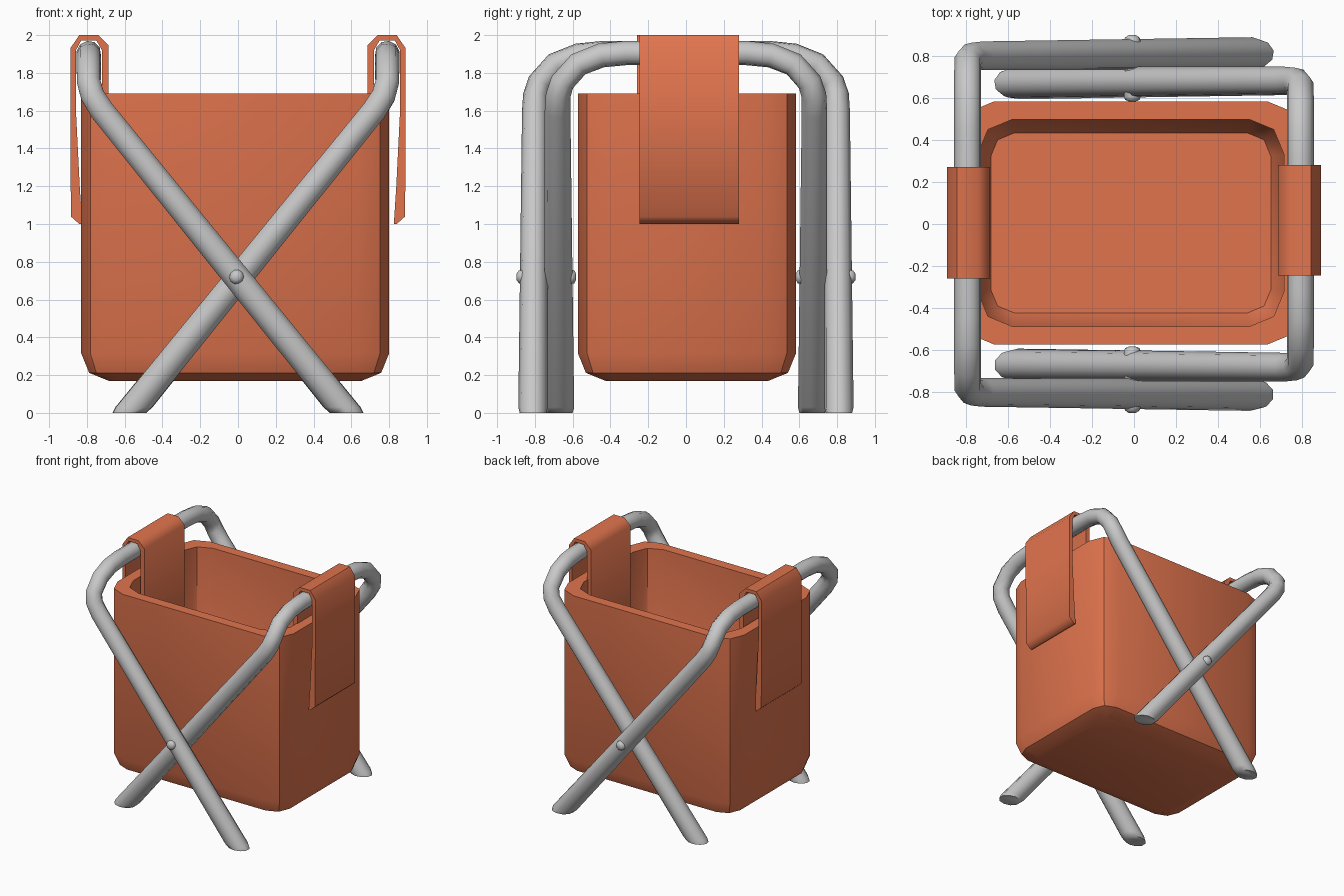
import bpy, bmesh, math
from mathutils import Vector

if "Cube" in bpy.data.objects:
    bpy.data.objects.remove(bpy.data.objects["Cube"])


def material(name, rgb):
    m = bpy.data.materials.new(name)
    m.diffuse_color = (*rgb, 1)
    m.use_nodes = True
    m.node_tree.nodes["Principled BSDF"].inputs["Base Color"].default_value = m.diffuse_color
    return m


FABRIC = material("terracotta fabric", (0.75, 0.175, 0.075))
METAL = material("light grey metal", (0.58, 0.58, 0.58))


def finish(name, bm, mat, angle=40):
    bmesh.ops.recalc_face_normals(bm, faces=bm.faces[:])
    me = bpy.data.meshes.new(name)
    bm.to_mesh(me)
    bm.free()
    me.materials.append(mat)
    ob = bpy.data.objects.new(name, me)
    bpy.context.collection.objects.link(ob)
    bpy.ops.object.select_all(action='DESELECT')
    ob.select_set(True)
    bpy.context.view_layer.objects.active = ob
    bpy.ops.object.shade_smooth_by_angle(angle=math.radians(angle))
    return ob


def loft(rings):
    """Skin a list of equal-length point rings and cap both ends."""
    bm = bmesh.new()
    vs = [[bm.verts.new(p) for p in r] for r in rings]
    n = len(vs[0])
    for a, b in zip(vs, vs[1:]):
        for i in range(n):
            j = (i + 1) % n
            bm.faces.new((a[i], a[j], b[j], b[i]))
    bm.faces.new(vs[0])
    bm.faces.new(vs[-1])
    return bm


# Basket: rounded-rectangle rings, up the outside and down the inside
def rounded_rect(hx, hy, r, z, cx=-0.015, cy=0.005):
    pts = []
    for k, (sx, sy) in enumerate(((1, 1), (-1, 1), (-1, -1), (1, -1))):
        for s in range(3):
            a = math.radians(90 * k + 45 * s)
            pts.append(Vector((cx + sx * (hx - r) + r * math.cos(a),
                               cy + sy * (hy - r) + r * math.sin(a), z)))
    return pts


HX, HY = 0.815, 0.577
finish("basket", loft([rounded_rect(*p) for p in (
    (HX - 0.145, HY - 0.145, 0.05, 0.17),
    (HX - 0.042, HY - 0.042, 0.13, 0.212),
    (HX, HY, 0.165, 0.315),
    (HX, HY, 0.165, 1.69),
    (HX - 0.088, HY - 0.085, 0.165, 1.69),
    (HX - 0.088, HY - 0.085, 0.165, 0.36),
    (HX - 0.15, HY - 0.15, 0.11, 0.25))]), FABRIC)


# Folding frames: U-shaped tubes swept along a mirrored path
def frame_tube(name, side, shift, foot_y, sides=10):
    half = [(-0.575, foot_y, 0.0, 0.078), (0.72, 0.80 - shift, 1.60, 0.068),
            (0.77, 0.797 - shift, 1.68, 0.066), (0.79, 0.775 - shift, 1.75, 0.065),
            (0.79, 0.69 - shift, 1.845, 0.065), (0.79, 0.57 - shift, 1.892, 0.065),
            (0.79, 0.44 - shift, 1.905, 0.065)]
    path = [(Vector((side * x, -y, z)), r) for x, y, z, r in half]
    path += [(Vector((p.x, -p.y, p.z)), r) for p, r in reversed(path)]
    rings, normal, last = [], Vector((0, 1, 0)), len(path) - 1
    for i, (p, r) in enumerate(path):
        before = (p - path[max(i - 1, 0)][0]).normalized()
        after = (path[min(i + 1, last)][0] - p).normalized()
        t = (before + after).normalized()
        normal = (normal - t * normal.dot(t)).normalized()
        b = t.cross(normal)
        ring = [p + r * (math.cos(a) * normal + math.sin(a) * b)
                for a in (2 * math.pi * k / sides for k in range(sides))]
        if i in (0, last):   # cut the foot level, with a small rounded edge
            ring = [v + t * ((0.03 - v.z) / t.z) for v in ring]
            c = sum(ring, Vector()) / sides
            sole = [c + (v - c) * 0.9 for v in ring]
            sole = [v + t * (-v.z / t.z) for v in sole]
            rings += [sole, ring] if i == 0 else [ring, sole]
        else:
            rings.append(ring)
    finish(name, loft(rings), METAL, 50)


frame_tube("outer_frame", -1, 0.0, 0.81)
frame_tube("inner_frame", 1, 0.12, 0.67)

# Pivot pins through the crossing legs, with domed ends
for label, s in (("front", -1), ("back", 1)):
    prof = ((0.583, 0.018), (0.59, 0.035), (0.605, 0.04),
            (0.865, 0.04), (0.885, 0.035), (0.897, 0.018))
    finish(label + "_pivot_pin", loft([
        [Vector((-0.008 + r * math.cos(k * math.pi / 5), s * y,
                 0.72 + r * math.sin(k * math.pi / 5))) for k in range(10)]
        for y, r in prof]), METAL, 60)

# Straps: folded over the top bars, outside and inside the basket wall
STRAP = [(0.825, 1.0), (0.84, 1.0), (0.885, 1.04), (0.888, 1.93), (0.84, 2.0),
         (0.74, 2.0), (0.685, 1.945), (0.685, 1.0), (0.722, 1.0),
         (0.72, 1.92), (0.75, 1.972), (0.83, 1.972), (0.858, 1.92),
         (0.858, 1.60), (0.838, 1.2)]
for label, s, y0, y1 in (("left", -1, -0.26, 0.27), ("right", 1, -0.245, 0.28)):
    finish(label + "_strap", loft([
        [Vector((s * x, y, z)) for x, z in STRAP] for y in (y0, y1)]), FABRIC, 50)
